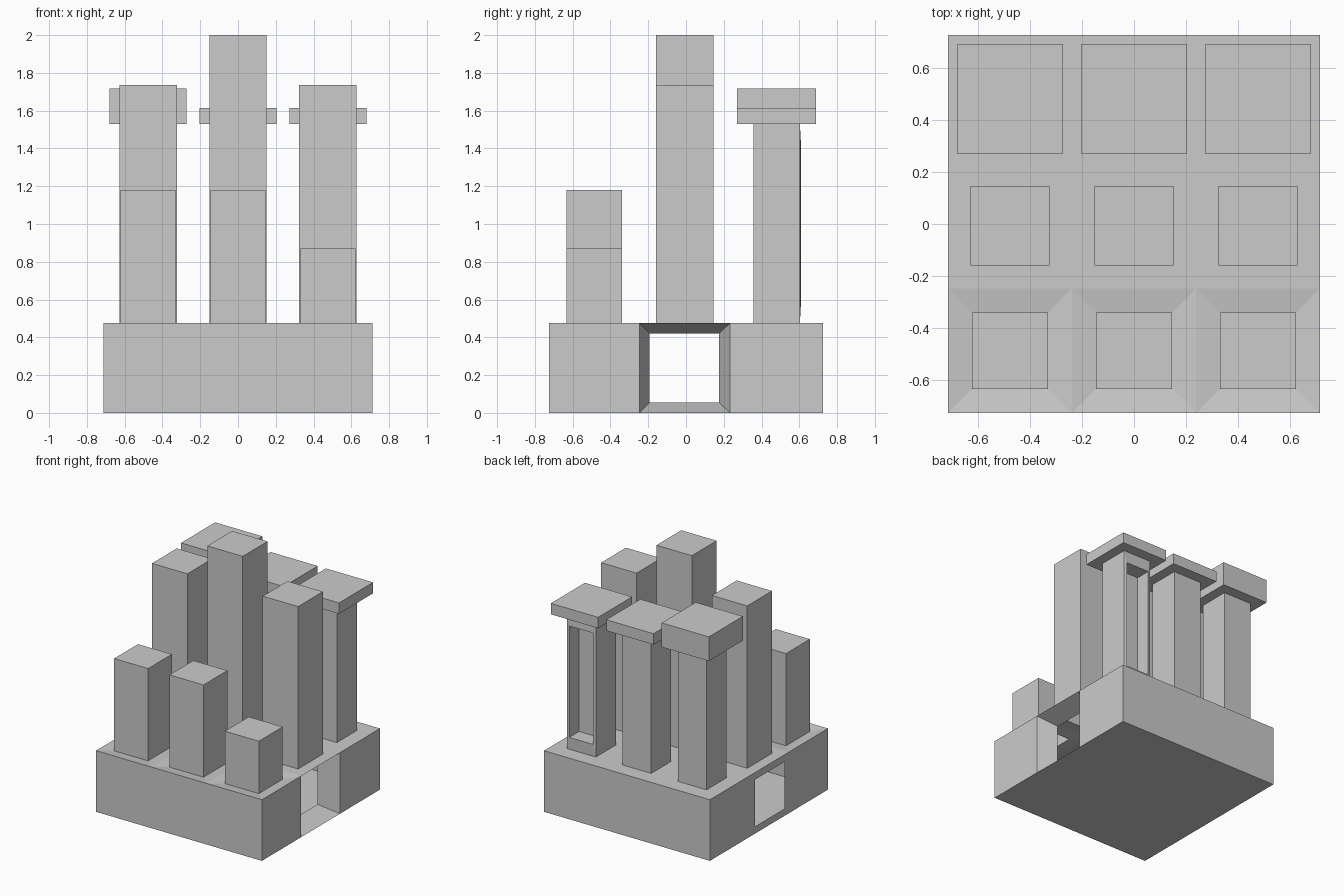
import bpy

if "Cube" in bpy.data.objects:
    bpy.data.objects.remove(bpy.data.objects["Cube"])

TOP = 0.475            # height of the base
BX, BY = 0.713, 0.725  # half width and half depth of the base
Y1, Y2 = -0.247, 0.234  # row divisions
X1 = 0.238             # column divisions


def make(name, polys):
    """Mesh object from polygons, welding shared corners."""
    verts, index, faces = [], {}, []
    for poly in polys:
        face = []
        for p in poly:
            key = tuple(round(c, 5) for c in p)
            if key not in index:
                index[key] = len(verts)
                verts.append(key)
            face.append(index[key])
        faces.append(face)
    mesh = bpy.data.meshes.new(name)
    mesh.from_pydata(verts, [], faces)
    ob = bpy.data.objects.new(name, mesh)
    bpy.context.collection.objects.link(ob)
    return ob


def loft(rings, cap=True, skip=()):
    """Quads between successive rings, with an optional end cap."""
    polys = []
    for i, (a, b) in enumerate(zip(rings, rings[1:])):
        for k in range(4):
            if (i, k) not in skip:
                j = (k + 1) % 4
                polys.append([a[k], a[j], b[j], b[k]])
    return polys + ([rings[-1]] if cap else [])


def ring_z(x0, x1, y0, y1, z):
    return [(x0, y0, z), (x1, y0, z), (x1, y1, z), (x0, y1, z)]


def ring_x(x, y0, y1, z0, z1):
    return [(x, y0, z0), (x, y1, z0), (x, y1, z1), (x, y0, z1)]


def ring_y(y, x0, x1, z0, z1):
    return [(x1, y, z0), (x0, y, z0), (x0, y, z1), (x1, y, z1)]


def square(cx, cy, h, z, hy=None):
    hy = hy or h
    return ring_z(cx - h, cx + h, cy - hy, cy + hy, z)


# Hollow base: floor, front and back walls, side walls with openings
base = [ring_z(-BX, BX, -BY, BY, 0)[::-1],
        ring_y(BY, -BX, BX, 0, TOP),
        ring_y(-BY, -BX, BX, 0, TOP)[::-1]]
for y0, y1 in ((-BY, Y1), (Y2, BY)):
    base.append(ring_x(BX, y0, y1, 0, TOP))
    base.append(ring_x(-BX, y0, y1, 0, TOP)[::-1])
hole = (-0.192, 0.174, 0.056, 0.42)
# right opening funnels inward, left opening is cut flush
base += loft([ring_x(BX, Y1, Y2, 0, TOP), ring_x(BX - 0.15, *hole)], cap=False)
base += [p[::-1] for p in loft([ring_x(-BX, Y1, Y2, 0, TOP), ring_x(-BX, *hole)], cap=False)]
make("base", base)

cells = [("left", -0.476, -BX, -X1), ("middle", 0, -X1, X1), ("right", 0.476, X1, BX)]
front_top = {"left": 1.18, "middle": 1.18, "right": 0.87}
middle_top = {"left": 1.737, "middle": 2.0, "right": 1.737}
cap_top = {"left": 1.718, "middle": 1.615, "right": 1.615}

for side, cx, x0, x1 in cells:
    # Front towers stand in shallow dished cells
    make(f"front_tower_{side}", loft([
        ring_z(x0, x1, -BY, Y1, TOP),
        square(cx, -0.486, 0.146, TOP - 0.012),
        square(cx, -0.486, 0.146, front_top[side])]))

    # Middle row of tall towers
    make(f"middle_tower_{side}", loft([
        ring_z(x0, x1, Y1, Y2, TOP),
        square(cx, -0.007, 0.152, TOP),
        square(cx, -0.007, 0.152, middle_top[side])]))

    # Back columns with overhanging caps
    h, cy, under = 0.123, 0.48, 1.53
    niche = side == "right"
    polys = loft([
        ring_z(x0, x1, Y2, BY, TOP),
        square(cx, cy, h, TOP),
        square(cx, cy, h, under),
        square(cx, cy, 0.203, under, 0.209),
        square(cx, cy, 0.203, cap_top[side], 0.209)],
        skip=((1, 2),) if niche else ())
    if niche:
        # Tall niche in the back of the right column
        n = (cx - 0.101, cx + 0.101, 0.57, 1.435)
        polys += loft([ring_y(cy + h, cx - h, cx + h, TOP, under),
                       ring_y(cy + h + 0.005, *n),
                       ring_y(cy + h - 0.115, *n)])
    make(f"back_column_{side}", polys)
